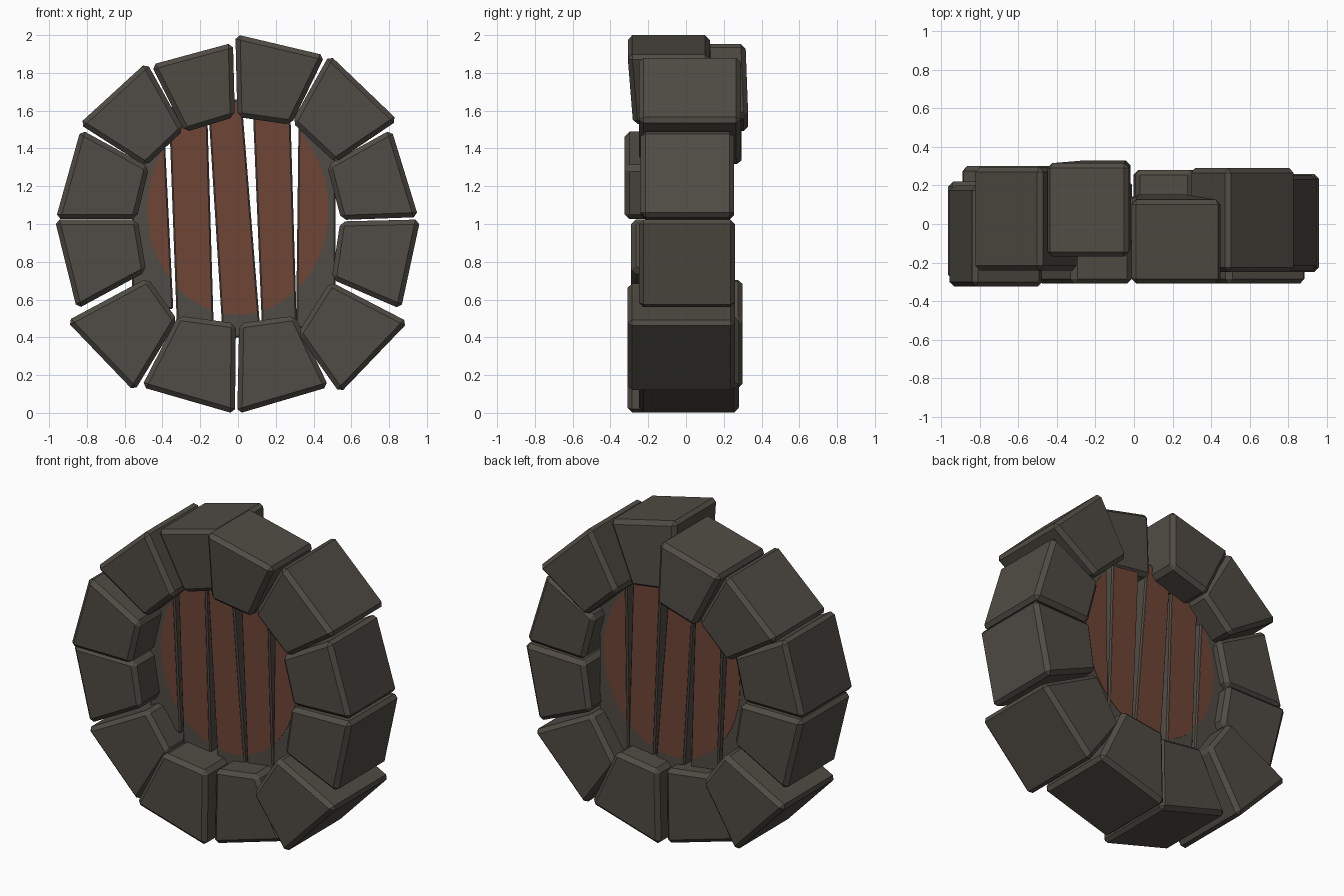
import bpy, bmesh, math
from mathutils import Vector

if "Cube" in bpy.data.objects:
    bpy.data.objects.remove(bpy.data.objects["Cube"])


def material(name, rgb):
    m = bpy.data.materials.new(name)
    m.diffuse_color = (*rgb, 1)
    m.use_nodes = True
    m.node_tree.nodes["Principled BSDF"].inputs["Base Color"].default_value = m.diffuse_color
    return m


STONE = material("dark_stone", (0.080, 0.071, 0.058))
BROWN = material("brown_wood", (0.158, 0.060, 0.037))


def finish(name, bm, mat):
    bmesh.ops.recalc_face_normals(bm, faces=bm.faces)
    me = bpy.data.meshes.new(name)
    bm.to_mesh(me)
    bm.free()
    me.materials.append(mat)
    ob = bpy.data.objects.new(name, me)
    bpy.context.collection.objects.link(ob)
    return ob


def block(name, corners, y0, y1, mat, bevel, lean=(0, 0, 0, 0)):
    """Prism from an (x, z) outline between two depths, with chamfered edges."""
    bm = bmesh.new()
    front = [bm.verts.new((x, y0 + l, z)) for (x, z), l in zip(corners, lean)]
    back = [bm.verts.new((x, y1 + l, z)) for (x, z), l in zip(corners, lean)]
    bm.faces.new(front)
    bm.faces.new(back[::-1])
    n = len(corners)
    for i in range(n):
        j = (i + 1) % n
        bm.faces.new((front[j], front[i], back[i], back[j]))
    bmesh.ops.recalc_face_normals(bm, faces=bm.faces)
    bmesh.ops.bevel(bm, geom=bm.edges[:], offset=bevel, segments=1,
                    profile=0.5, affect='EDGES')
    return finish(name, bm, mat)


# Ring stones, clockwise from the top: outer, outer, inner, inner corner, depths, lean
stones = [
    ((-.01, 2.0), (.455, 1.89), (.28, 1.53), (.0, 1.57), -.31, .125, .03),
    ((.485, 1.89), (.84, 1.55), (.515, 1.33), (.29, 1.54), -.25, .29, 0),
    ((.81, 1.495), (.95, 1.04), (.55, 1.025), (.475, 1.31), -.24, .255, 0),
    ((.96, 1.02), (.86, .555), (.50, .71), (.545, 1.01), -.25, .26, 0),
    ((.895, .48), (.54, .11), (.32, .42), (.49, .69), -.31, .26, 0),
    ((.475, .14), (.0, .0), (.01, .47), (.30, .51), -.25, .28, 0),
    ((-.02, .0), (-.505, .14), (-.315, .51), (-.015, .47), -.31, .23, 0),
    ((-.55, .12), (-.90, .485), (-.48, .71), (-.325, .49), -.24, .30, 0),
    ((-.85, .555), (-.965, 1.02), (-.535, 1.02), (-.49, .75), -.29, .22, 0),
    ((-.96, 1.03), (-.83, 1.495), (-.475, 1.30), (-.54, 1.03), -.325, .20, 0),
    ((-.835, 1.53), (-.485, 1.85), (-.29, 1.50), (-.49, 1.31), -.24, .295, 0),
    ((-.455, 1.84), (-.03, 1.955), (-.02, 1.57), (-.28, 1.49), -.17, .315, .015),
]
for i, (a, b, c, d, y0, y1, lean) in enumerate(stones):
    pts = [Vector(p) for p in (a, b, c, d)]
    mid = sum(pts, Vector((0, 0))) / 4
    pts = [mid + (p - mid) * 1.02 for p in pts]
    block(f"ring_stone_{i + 1}", pts, y0, y1, STONE, 0.025, (0, 0, lean, lean))

# Planks: left and right edge x at z = 1.5, the same at z = 0.5, bottom, top
planks = [
    (-.56, -.390, -.56, -.340, .55, 1.52),
    (-.362, -.160, -.325, -.130, .40, 1.62),
    (-.150, .032, -.087, .113, .40, 1.66),
    (.083, .280, .125, .310, .40, 1.66),
    (.320, .515, .308, .515, .45, 1.55),
]
Y0, Y1 = -.09, .14


def at(top, bottom, z):
    return bottom + (top - bottom) * (z - .5)


for i, (lt, rt, lb, rb, z0, z1) in enumerate(planks):
    outline = [(at(lt, lb, z0), z0), (at(rt, rb, z0), z0),
               (at(rt, rb, z1), z1), (at(lt, lb, z1), z1)]
    block(f"plank_{i + 1}", outline, Y0, Y1, STONE, 0.008)

    # Brown worn area: an oval trimmed to the plank, showing on front and back
    bm = bmesh.new()
    ring = []
    for k in range(48):
        t = 2 * math.pi * k / 48
        ring.append(bm.verts.new((.48 * math.cos(t), Y0 - .003, 1.08 + .56 * math.sin(t))))
    bm.faces.new(ring)
    trims = [((at(lt, lb, .5) + .009, 0, .5), (-1, 0, lt - lb)),
             ((at(rt, rb, .5) - .009, 0, .5), (1, 0, rb - rt)),
             ((0, 0, z1 - .009), (0, 0, 1)),
             ((0, 0, z0 + .009), (0, 0, -1))]
    for co, no in trims:
        bmesh.ops.bisect_plane(bm, geom=bm.verts[:] + bm.edges[:] + bm.faces[:],
                               plane_co=co, plane_no=no, clear_outer=True)
    ext = bmesh.ops.extrude_face_region(bm, geom=bm.faces[:], use_keep_orig=True)
    moved = [v for v in ext["geom"] if isinstance(v, bmesh.types.BMVert)]
    bmesh.ops.translate(bm, verts=moved, vec=(0, Y1 - Y0 + .006, 0))
    finish(f"plank_brown_face_{i + 1}", bm, BROWN)
